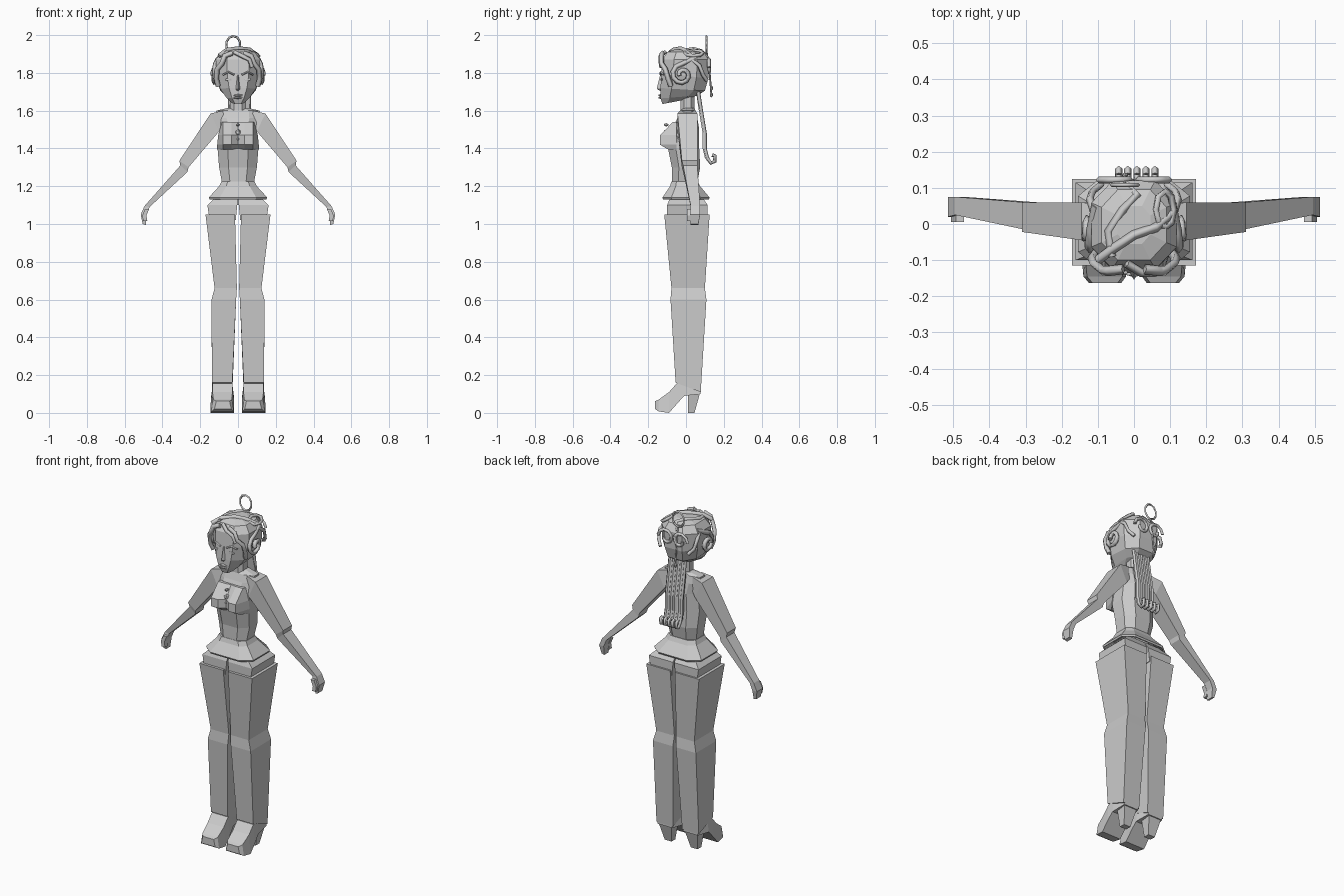
import bpy, bmesh, math
from mathutils import Vector

if "Cube" in bpy.data.objects:
    bpy.data.objects.remove(bpy.data.objects["Cube"])

GREY = (0.6, 0.6, 0.6, 1)
grey = bpy.data.materials.new("plain grey")
grey.use_nodes = True
grey.diffuse_color = GREY
bsdf = grey.node_tree.nodes["Principled BSDF"]
bsdf.inputs["Base Color"].default_value = GREY
bsdf.inputs["Roughness"].default_value = 0.8


def link(name, data):
    obj = bpy.data.objects.new(name, data)
    data.materials.append(grey)
    bpy.context.scene.collection.objects.link(obj)
    return obj


def loft(name, rings, mirror=False):
    """Skin a list of equal-length point rings and cap both ends."""
    bm = bmesh.new()
    rows = [[bm.verts.new(p) for p in ring] for ring in rings]
    count = len(rows[0])
    for low, high in zip(rows, rows[1:]):
        for i in range(count):
            j = (i + 1) % count
            bm.faces.new((low[i], low[j], high[j], high[i]))
    bm.faces.new(rows[0][::-1])
    bm.faces.new(rows[-1])
    bmesh.ops.recalc_face_normals(bm, faces=bm.faces)
    mesh = bpy.data.meshes.new(name)
    bm.to_mesh(mesh)
    bm.free()
    obj = link(name, mesh)
    if mirror:
        mod = obj.modifiers.new("mirror", 'MIRROR')
        mod.use_mirror_merge = False
    return obj


def octagon(z, w, y0, y1, zb=None, c=0.5):
    """Eight-sided ring; zb tilts it so the back sits at another height."""
    zb = z if zb is None else zb
    mid, h = (y0 + y1) / 2, (y1 - y0) / 2
    shape = ((-c, -1), (c, -1), (1, -c), (1, c), (c, 1), (-c, 1), (-1, c), (-1, -c))
    return [(w * a, mid + h * b, z + (zb - z) * (b + 1) / 2) for a, b in shape]


def box(z, x0, x1, y0, y1, zb=None):
    zb = z if zb is None else zb
    return [(x0, y0, z), (x1, y0, z), (x1, y1, zb), (x0, y1, zb)]


def tube(name, points, radius, closed=False, flip=1):
    """Low-poly strand through the points."""
    curve = bpy.data.curves.new(name, 'CURVE')
    curve.dimensions = '3D'
    curve.bevel_depth = radius
    curve.bevel_resolution = 0
    curve.use_fill_caps = True
    spline = curve.splines.new('POLY')
    spline.points.add(len(points) - 1)
    for point, (x, y, z) in zip(spline.points, points):
        point.co = (x * flip, y, z, 1)
    spline.use_cyclic_u = closed
    return link(name, curve)


def bead(name, place, size):
    bm = bmesh.new()
    bmesh.ops.create_icosphere(bm, subdivisions=1, radius=1)
    for v in bm.verts:
        v.co = Vector(place) + v.co * Vector(size)
    mesh = bpy.data.meshes.new(name)
    bm.to_mesh(mesh)
    bm.free()
    return link(name, mesh)


# Torso, neck and flared waist skirt
loft("torso", [octagon(*r) for r in (
    (1.1, .09, -.08, .07), (1.22, .085, -.075, .06), (1.3, .1, -.075, .075),
    (1.4, .108, -.095, .07), (1.5, .1, -.075, .07), (1.56, .12, -.045, .06),
    (1.6, .115, -.03, .05), (1.615, .05, -.01, .045))])
loft("neck", [octagon(z, .042, -.03, .045) for z in (1.59, 1.69)])
loft("waist_skirt", [octagon(*r, c=.62) for r in (
    (1.225, .088, -.077, .063), (1.2, .1, -.085, .075),
    (1.14, .155, -.125, .125), (1.13, .15, -.12, .12), (1.17, .1, -.08, .08))])

# Bodice cups, half and mirrored
loft("bodice_cups", [
    [(0, -.04, z), (0, mid, z), (.035, front, z), (.08, front, z), (w, -.05, z)]
    for z, mid, front, w in ((1.54, -.065, -.07, .085), (1.47, -.11, -.137, .105),
                             (1.42, -.11, -.138, .11), (1.395, -.09, -.095, .11))], True)

# Pendant
for z, s in ((1.525, .009), (1.485, .018), (1.45, .011)):
    bead("pendant", (0, -.105, z), (s, .014, s))

# Arms with hands: upper edge, lower edge, depth
loft("arm", [
    [(xu, y0, zu), (xu, y1, zu), (xl, y1, zl), (xl, y0, zl)]
    for xu, zu, xl, zl, y0, y1 in (
        (.08, 1.6, .07, 1.53, -.03, .05), (.145, 1.585, .1, 1.49, -.045, .06),
        (.31, 1.335, .262, 1.3, -.022, .06), (.305, 1.31, .268, 1.275, -.015, .06),
        (.495, 1.095, .468, 1.09, .025, .075), (.515, 1.05, .485, 1.05, .02, .075),
        (.505, 1, .488, .995, .025, .065))], True)
loft("thumb", [box(z, x, x + .022, .005, .03) for z, x in
               ((1.08, .47), (1.045, .485), (1.015, .48))], True)

# Hips and trouser legs
loft("hip", [box(*r) for r in (
    (1.15, .0, .11, -.08, .08), (1.1, .004, .162, -.1, .115),
    (1.02, .012, .15, -.1, .115))], True)
loft("trouser_leg", [box(*r) for r in (
    (1.05, .016, .172, -.115, .125), (.66, .006, .124, -.077, .1),
    (.6, .01, .14, -.082, .108), (.16, .03, .138, -.055, .078, .11))], True)

# Platform shoes: sections from toe to heel
loft("shoe", [
    [(x0, y, low), (x1, y, low), (x1 - .01, y, top), (x0 + .01, y, top)]
    for y, low, top, x0, x1 in (
        (-.163, .02, .062, .035, .125), (-.145, .008, .07, .022, .14),
        (-.09, 0, .11, .02, .145), (-.05, .045, .155, .02, .145),
        (-.01, .09, .155, .022, .142), (.078, .1, .14, .035, .132))], True)
loft("shoe_heel", [box(z, m - w, m + w, y0, y1) for z, m, w, y0, y1 in
                   ((0, .085, .022, .01, .045), (.12, .085, .045, .01, .078))], True)

# Head
loft("head", [octagon(*r) for r in (
    (1.635, .032, -.125, -.02, 1.655), (1.665, .062, -.135, .06, 1.68),
    (1.72, .095, -.135, .1, 1.705), (1.8, .115, -.13, .118, 1.77),
    (1.87, .118, -.125, .12), (1.91, .09, -.1, .095), (1.925, .045, -.055, .05))])

# Face: nose, lips, eyes and brows
loft("nose", [
    [(-w, -.12, z), (0, tip, z), (w, -.12, z)]
    for z, w, tip in ((1.705, .016, -.137), (1.715, .02, -.155), (1.79, .008, -.137))])
for z in (1.669, 1.681):
    bead("lip", (0, -.135, z), (.028, .012, .007))
for side in (-1, 1):
    bead("eye", (side * .048, -.129, 1.765), (.023, .006, .009))
    tube("brow", [(.02, -.135, 1.79), (.05, -.134, 1.805), (.08, -.12, 1.79)],
         .005, flip=side)

# Side curls: a spiral over each ear with a tail to the crown
side_curl = []
for i in range(14):
    a, r = math.pi * (.5 - i / 5), .058 - i * .0033
    side_curl.append((.12 + i * .0012, -.02 - r * math.cos(a), 1.79 + r * math.sin(a)))
side_curl.insert(0, (.105, .05, 1.88))
back_curl = []
for i in range(11):
    a, r = math.pi * i / 5, .052 - i * .0035
    back_curl.append((.045 + r * math.cos(a), .122, 1.83 + r * math.sin(a)))
for side in (-1, 1):
    tube("side_curl", side_curl, .013, flip=side)
    tube("back_curl", back_curl, .01, flip=side)
    tube("temple_wave", [(.03, -.125, 1.905), (.07, -.13, 1.89), (.085, -.13, 1.85),
                         (.11, -.11, 1.82), (.115, -.095, 1.77), (.105, -.08, 1.73)],
         .014, flip=side)
    tube("side_wave", [(.11, .03, 1.87), (.122, .07, 1.84), (.115, .09, 1.79),
                       (.09, .11, 1.76)], .011, flip=side)

# Waves across the crown
tube("crown_wave", [(-.1, -.1, 1.89), (-.06, -.07, 1.92), (0, -.03, 1.928),
                    (.06, -.01, 1.922), (.105, .03, 1.89)], .013)
tube("crown_wave", [(-.06, -.09, 1.91), (-.07, -.02, 1.915), (-.03, .04, 1.925),
                    (.01, .08, 1.915), (-.02, .11, 1.88)], .012)
tube("crown_loop", [(.085 + .025 * math.cos(a), .04 + .05 * math.sin(a),
                     1.905 - .015 * math.cos(a))
                    for a in (math.tau * i / 8 for i in range(8))], .01, True)
tube("front_fringe", [(-.02, -.11, 1.91), (.02, -.135, 1.89), (.06, -.135, 1.87),
                      (.075, -.13, 1.83)], .012)

# Ponytail: flat backing, strands with curled tips
tail = [(.065, 1.7), (.08, 1.6), (.1, 1.48), (.1, 1.4), (.112, 1.35),
        (.132, 1.322), (.152, 1.332), (.153, 1.36), (.138, 1.365)]
loft("ponytail", [box(z, .008 - w, .008 + w, y - .012, y + .004) for (y, z), w in
                  zip(tail[:5], (.045, .055, .055, .055, .055))])
for i in range(5):
    x = -.042 + i * .025
    tube("ponytail_strand", [(x, y, z) for y, z in tail], .01)

# Hair pin: tall loop, stem and hanging drop
loop = [(-.025 + .038 * math.sin(a), .108, 1.95 + .045 * math.cos(a))
        for a in (math.tau * i / 10 for i in range(10))]
tube("pin_loop", loop, .006, True)
tube("pin_stem", [(-.025, .11, 1.905), (-.025, .125, 1.8), (-.025, .134, 1.69)], .005)
for z in (1.685, 1.72):
    bead("pin_drop", (-.025, .134, z), (.009, .009, .015))
